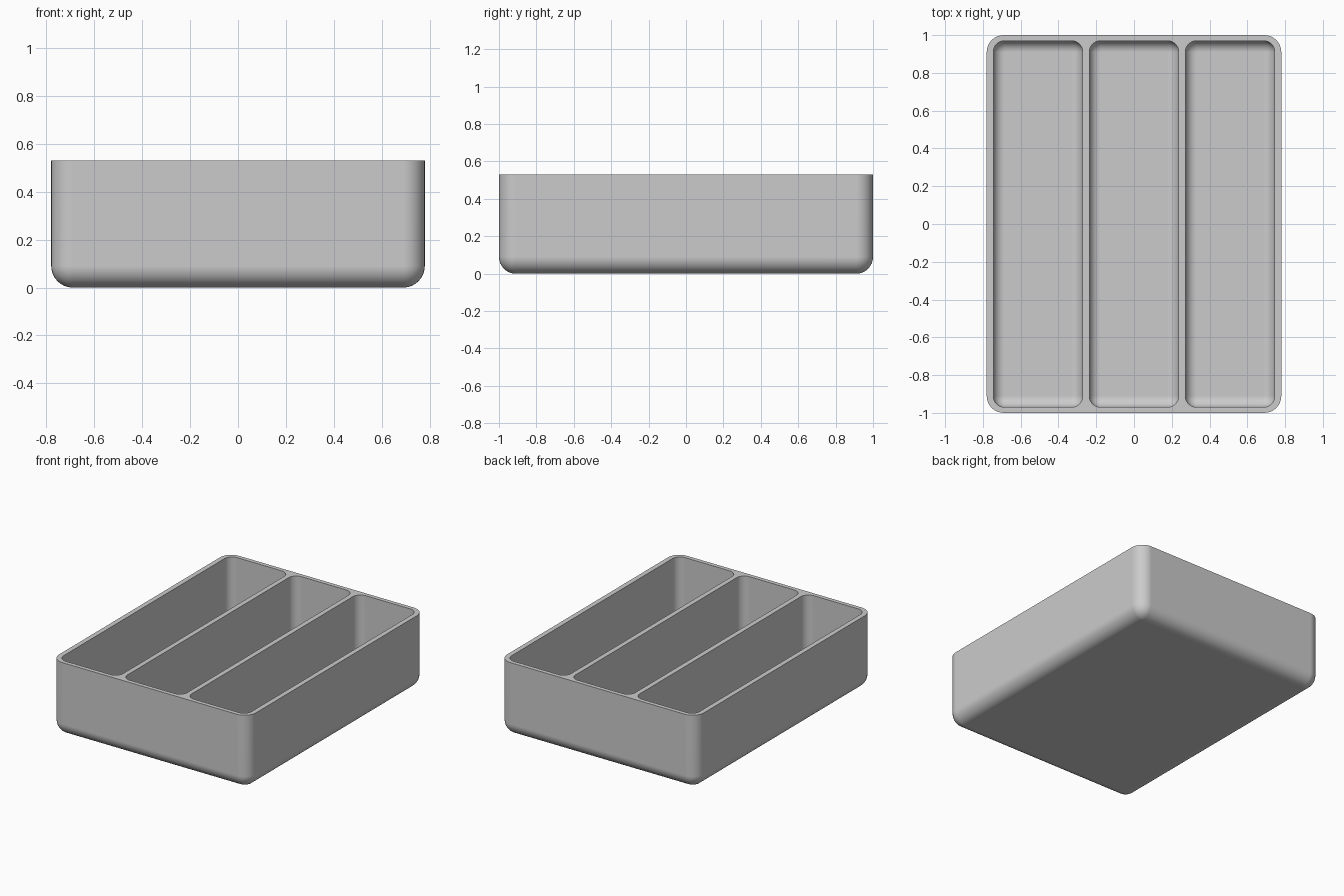
import bpy, bmesh
from math import sin, cos, pi

cube = bpy.data.objects.get("Cube")
if cube:
    bpy.data.objects.remove(cube, do_unlink=True)

HALF_X, HALF_Y, HEIGHT = 0.78, 1.0, 0.53
WALL = 0.035
OUTER_R, INNER_R = 0.09, 0.06
SEG = 8


def rounded_ring(bm, cx, hx, hy, r, z):
    """Rounded rectangle of vertices at height z."""
    ring = []
    for q, (sx, sy) in enumerate([(1, 1), (-1, 1), (-1, -1), (1, -1)]):
        for i in range(SEG + 1):
            a = (q + i / SEG) * pi / 2
            ring.append(bm.verts.new((cx + sx * (hx - r) + r * cos(a),
                                      sy * (hy - r) + r * sin(a), z)))
    return ring


def basin(bm, cx, hx, hy, r, floor):
    """Open-topped shell with rounded corners and bottom; returns rim edges."""
    rings = [rounded_ring(bm, cx, hx, hy, r, HEIGHT)]
    for i in range(SEG + 1):
        a = i / SEG * pi / 2
        inset = r * (1 - cos(a)) * 0.999
        rings.append(rounded_ring(bm, cx, hx - inset, hy - inset,
                                  r - inset, floor + r * (1 - sin(a))))
    n = len(rings[0])
    for upper, lower in zip(rings, rings[1:]):
        for i in range(n):
            j = (i + 1) % n
            bm.faces.new((upper[i], upper[j], lower[j], lower[i]))
    bm.faces.new(rings[-1])
    top = rings[0]
    return [bm.edges.get((top[i], top[(i + 1) % n])) for i in range(n)]


# Outer shell and three equal compartments
bm = bmesh.new()
rim = basin(bm, 0, HALF_X, HALF_Y, OUTER_R, 0)
pocket = (2 * HALF_X - 4 * WALL) / 3
for k in (-1, 0, 1):
    rim += basin(bm, k * (pocket + WALL), pocket / 2, HALF_Y - WALL + 0.005,
                 INNER_R, WALL)

# Flat rim joining the shell to the compartments
bmesh.ops.triangle_fill(bm, edges=rim, use_beauty=True, normal=(0, 0, 1))
bmesh.ops.remove_doubles(bm, verts=bm.verts, dist=0.0005)
bmesh.ops.recalc_face_normals(bm, faces=bm.faces)

mesh = bpy.data.meshes.new("divided_tray")
bm.to_mesh(mesh)
bm.free()
tray = bpy.data.objects.new("divided_tray", mesh)
bpy.context.collection.objects.link(tray)

# Plain grey plastic
mat = bpy.data.materials.new("light grey")
mat.use_nodes = True
colour = (0.6, 0.6, 0.6, 1)
mat.diffuse_color = colour
mat.node_tree.nodes["Principled BSDF"].inputs["Base Color"].default_value = colour
mesh.materials.append(mat)

# Smooth fillets with a crisp rim
bpy.ops.object.select_all(action='DESELECT')
tray.select_set(True)
bpy.context.view_layer.objects.active = tray
bpy.ops.object.shade_smooth_by_angle(angle=pi / 6)
weighted = tray.modifiers.new("weighted_normals", 'WEIGHTED_NORMAL')
weighted.keep_sharp = True
